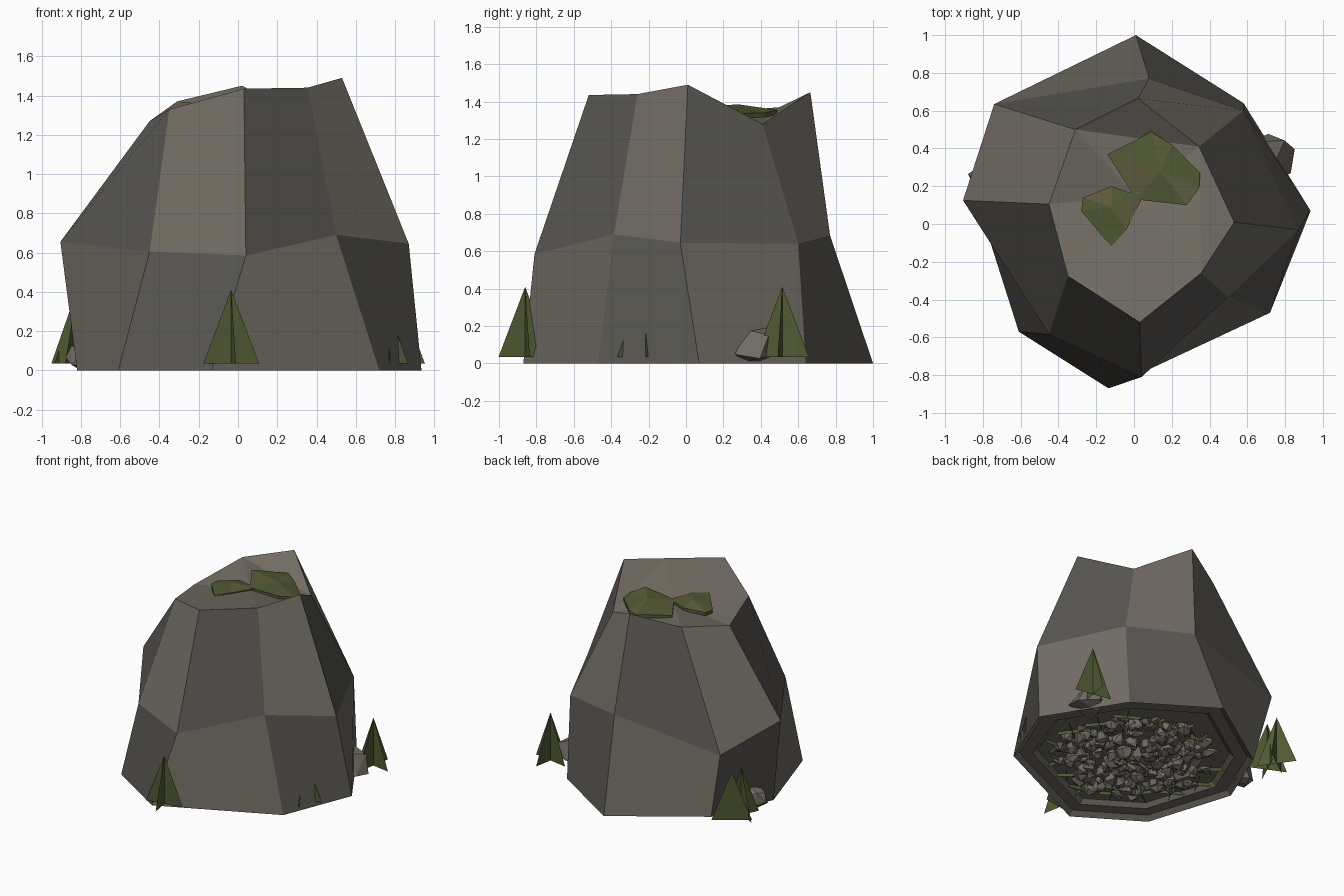
import bpy, bmesh, random
from math import sin, cos, pi, radians
from mathutils import Vector, Matrix

if "Cube" in bpy.data.objects:
    bpy.data.objects.remove(bpy.data.objects["Cube"])

random.seed(7)


def mat(name, rgb):
    m = bpy.data.materials.new(name)
    m.diffuse_color = (*rgb, 1)
    m.use_nodes = True
    m.node_tree.nodes["Principled BSDF"].inputs["Base Color"].default_value = m.diffuse_color
    return m


ROCK = [mat("rock_light", (.165, .15, .125)), mat("rock_dark", (.1, .096, .085))]
LEAF = [mat("leaf", (.08, .1, .033)), mat("leaf_olive", (.11, .108, .045))]


def finish(bm, name, mats, normals=True):
    if normals:
        bmesh.ops.recalc_face_normals(bm, faces=bm.faces)
    me = bpy.data.meshes.new(name)
    bm.to_mesh(me)
    bm.free()
    for m in mats:
        me.materials.append(m)
    ob = bpy.data.objects.new(name, me)
    bpy.context.collection.objects.link(ob)
    return ob


# Cliff: three irregular eight-sided rings, starting at the front, anticlockwise
base = [(-.135, -.87, 0), (.72, -.47, 0), (.935, .07, 0), (.58, .64, 0),
        (.01, 1, 0), (-.62, .575, 0), (-.82, .09, 0), (-.61, -.57, 0)]
middle = [(.04, -.81, .585), (.5, -.385, .69), (.87, -.03, .645), (.58, .6, .64),
          (.08, .77, .685), (-.74, .635, .535), (-.905, .125, .655), (-.45, -.585, .605)]
top = [(.03, -.52, 1.435), (.355, -.26, 1.44), (.53, .01, 1.49), (.345, .41, 1.28),
       (.02, .665, 1.45), (-.31, .5, 1.37), (-.45, .105, 1.27), (-.35, -.275, 1.33)]


def shrink(f, z):
    return [(x * f, y * f, z) for x, y, _ in base]


# Rings run from the stepped hollow underneath, out to the foot, and up
bm = bmesh.new()
rings = [[bm.verts.new(p) for p in r] for r in
         (shrink(.55, .1), shrink(.6, .06), shrink(.8, .06), shrink(.84, .03),
          shrink(.95, .03), base, middle, top)]
for level, (a, b) in enumerate(zip(rings, rings[1:])):
    for i in range(8):
        j = (i + 1) % 8
        f = bm.faces.new((a[i], a[j], b[j], b[i]))
        f.material_index = (i + level) % 2 if level > 4 else 0
bm.faces.new(rings[0][::-1])
# Dished summit: two raised corners and a fan around a low centre
t = rings[-1]
bm.faces.new((t[3], t[4], t[5]))
bm.faces.new((t[1], t[2], t[3]))
centre = bm.verts.new((0, .15, 1.34))
rim = [t[i] for i in (0, 1, 3, 5, 6, 7)]
for i in range(6):
    bm.faces.new((rim[i], rim[(i + 1) % 6], centre))
# material parity: lower front-right face is dark, the one above it light
for f in bm.faces:
    if len(f.verts) == 4 and f.calc_center_median().z > .2:
        f.material_index = 1 - f.material_index
finish(bm, "cliff", ROCK)


# Moss patches: low faceted mounds on the summit
def moss(name, outline, mid):
    bm = bmesh.new()
    c = bm.verts.new(mid)
    up = [bm.verts.new(p) for p in outline]
    low = [bm.verts.new((p[0], p[1], p[2] - .025)) for p in outline]
    n = len(up)
    for i in range(n):
        j = (i + 1) % n
        bm.faces.new((up[i], up[j], c)).material_index = i % 3 == 1
        bm.faces.new((low[i], low[j], up[j], up[i]))
    bm.faces.new(low[::-1])
    finish(bm, name, LEAF)


moss("moss_large", [(.01, .13, 1.36), (.28, .1, 1.375), (.345, .19, 1.35), (.35, .27, 1.335),
                    (.2, .42, 1.34), (.09, .49, 1.355), (.02, .45, 1.36), (-.14, .37, 1.365)],
     (.14, .28, 1.385))
moss("moss_small", [(-.12, -.12, 1.355), (-.04, -.03, 1.365), (.06, .17, 1.355),
                    (-.02, .165, 1.36), (-.12, .2, 1.355), (-.27, .14, 1.335),
                    (-.28, .07, 1.335)], (-.12, .09, 1.375))


# Trees: two crossed upright triangles
def add_tree(bm, x, y, turn, h=.375, z=.035):
    for a in (turn, turn + 90):
        d = Vector((cos(radians(a)), sin(radians(a)), 0)) * h * .385
        p = Vector((x, y, z))
        bm.faces.new([bm.verts.new(q) for q in (p - d, p + d, p + Vector((0, 0, h)))])


bm = bmesh.new()
for x, y, turn in [(-.035, -.86, 10), (.81, .515, 80), (-.815, .6, 35),
                   (-.82, .49, 65), (.74, -.24, 17)]:
    add_tree(bm, x, y, turn, .345 if x == .74 else .375)
finish(bm, "edge_trees", LEAF, False)


# Rocks: jittered low-poly lumps
def add_stone(bm, x, y, z, r):
    rot = Matrix.Rotation(random.uniform(0, 6.28), 4, Vector((random.random(), .4, .6)))
    res = bmesh.ops.create_icosphere(bm, subdivisions=1, radius=r,
                                     matrix=Matrix.Translation((x, y, z)) @ rot)
    for v in res["verts"]:
        v.co += Vector([random.uniform(-.25, .25) * r for _ in range(3)])
        v.co.z = max(v.co.z, .005)


bm = bmesh.new()
add_stone(bm, .71, .36, .08, .15)
add_stone(bm, -.78, .255, .07, .1)
finish(bm, "edge_stones", ROCK)

# Rubble and trees buried in the base, poking out of the hollow beneath
bm = bmesh.new()
for i in range(190):
    a, r = random.uniform(0, 2 * pi), .55 * random.random() ** .7
    add_stone(bm, r * cos(a), r * sin(a), .07, random.uniform(.03, .065))
finish(bm, "buried_rubble", ROCK)
bm = bmesh.new()
for i in range(16):
    a, r = 2 * pi * i / 16, random.uniform(.5, .6)
    add_tree(bm, r * cos(a), r * sin(a), random.uniform(0, 90), random.uniform(.22, .33))
finish(bm, "buried_trees", LEAF, False)
